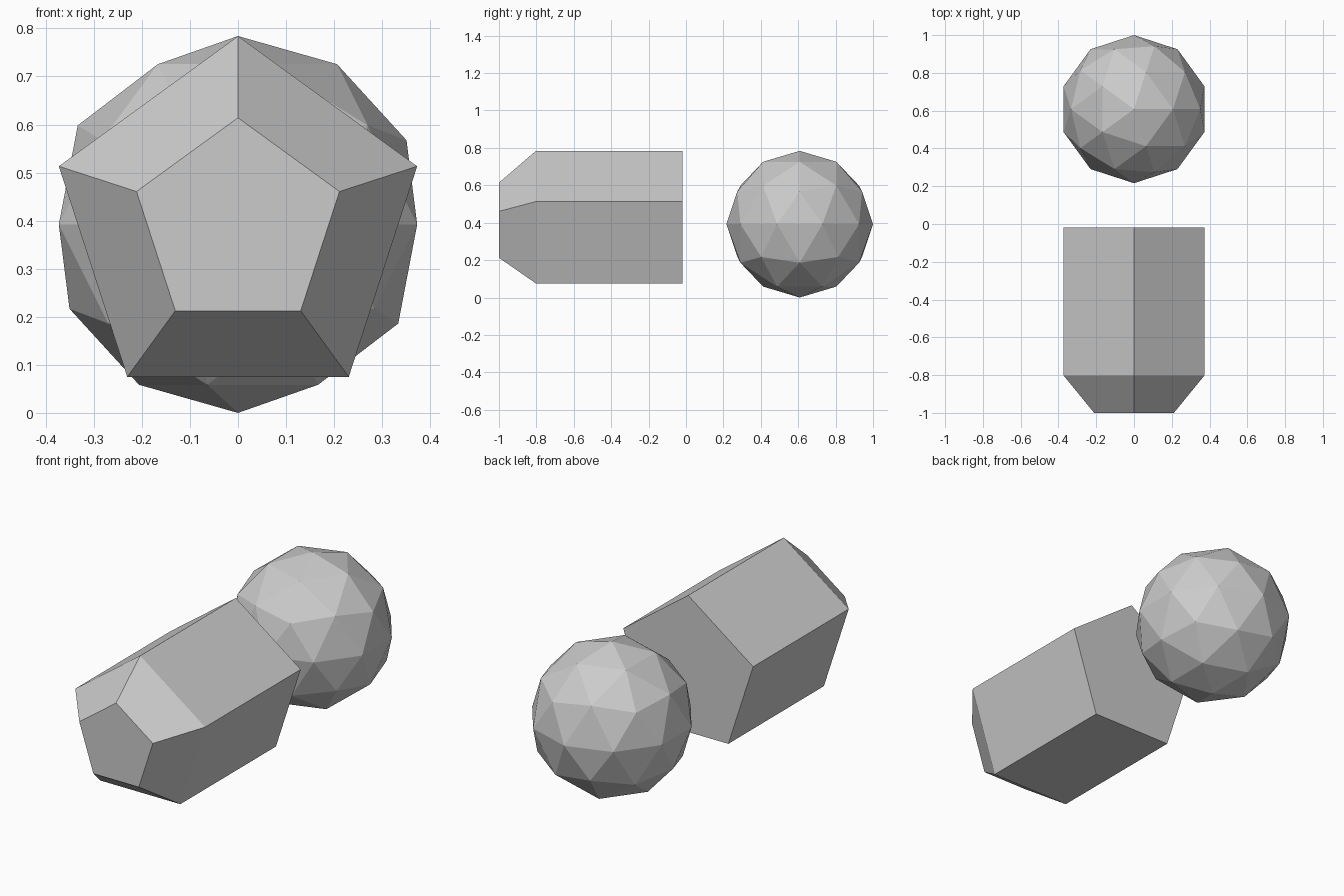
import bpy, bmesh
from math import sin, cos, pi

if "Cube" in bpy.data.objects:
    bpy.data.objects.remove(bpy.data.objects["Cube"])

R = 0.392        # shared radius of both parts
CZ = R           # shared centre height


def add_object(name, bm):
    bmesh.ops.recalc_face_normals(bm, faces=bm.faces[:])
    mesh = bpy.data.meshes.new(name)
    bm.to_mesh(mesh)
    bm.free()
    obj = bpy.data.objects.new(name, mesh)
    bpy.context.collection.objects.link(obj)
    return obj


# Pentagonal block along y, tapered at the front: (y, radius) rings
bm = bmesh.new()
rings = []
for y, r in ((-1.0, 0.222), (-0.802, R), (-0.018, R)):
    rings.append([bm.verts.new((r * sin(2 * pi * i / 5), y, CZ + r * cos(2 * pi * i / 5)))
                  for i in range(5)])
for a, b in zip(rings, rings[1:]):
    for i in range(5):
        j = (i + 1) % 5
        bm.faces.new((a[i], a[j], b[j], b[i]))
bm.faces.new(rings[0])
bm.faces.new(rings[-1])
add_object("tapered_pentagon_block", bm)

# Faceted ball behind the block
bm = bmesh.new()
bmesh.ops.create_icosphere(bm, subdivisions=2, radius=R)
ball = add_object("faceted_ball", bm)
ball.location = (0, 1.0 - R, CZ)
